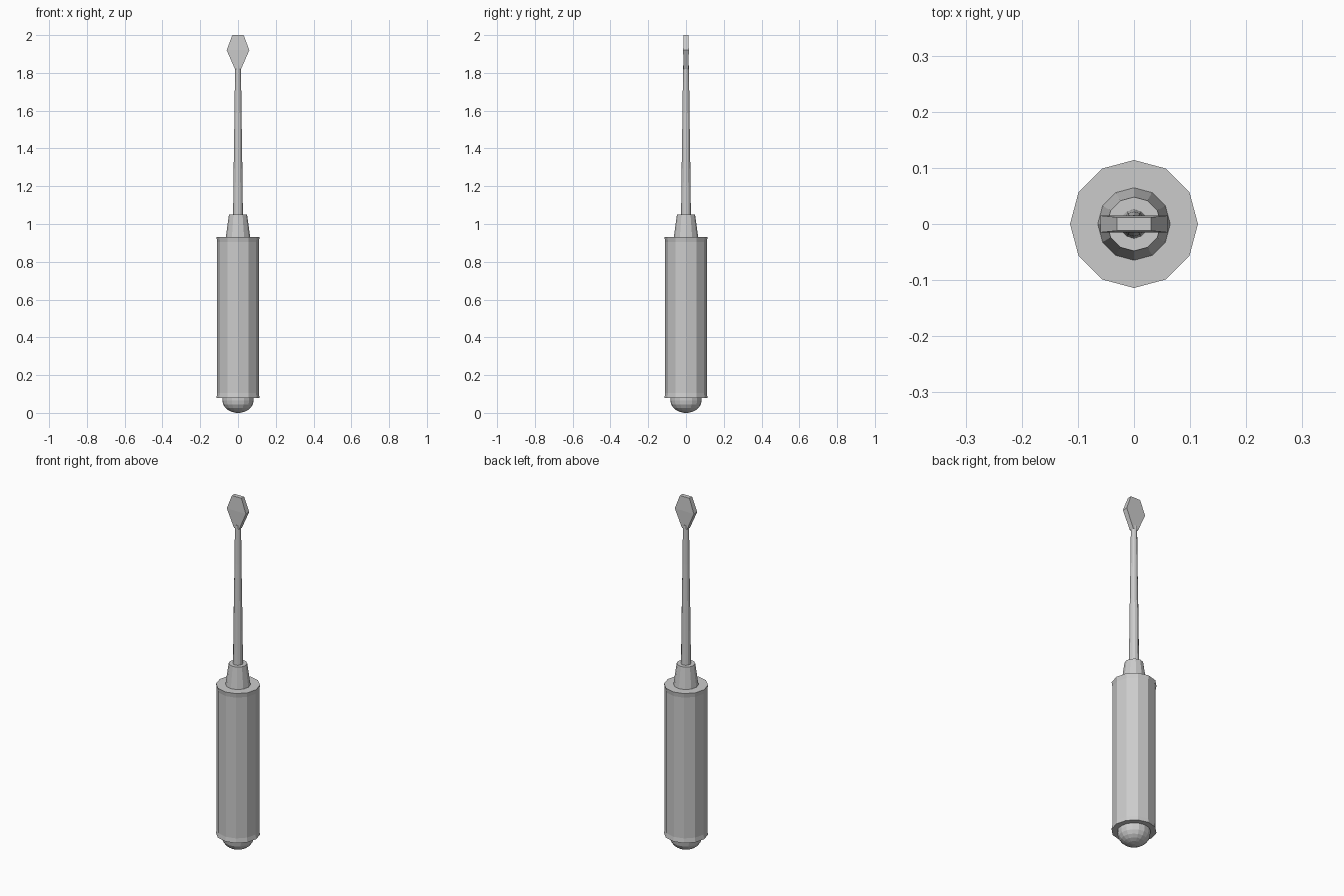
import bpy
import bmesh
import math

if "Cube" in bpy.data.objects:
    bpy.data.objects.remove(bpy.data.objects["Cube"])


def finish(name, bm):
    bmesh.ops.recalc_face_normals(bm, faces=bm.faces[:])
    mesh = bpy.data.meshes.new(name)
    bm.to_mesh(mesh)
    bm.free()
    obj = bpy.data.objects.new(name, mesh)
    bpy.context.collection.objects.link(obj)
    return obj


def loft(name, rings):
    """Closed, flat-faced solid from rings of points running bottom to top."""
    bm = bmesh.new()
    loops = [[bm.verts.new(p) for p in ring] for ring in rings]
    n = len(loops[0])
    for a, b in zip(loops, loops[1:]):
        for i in range(n):
            j = (i + 1) % n
            bm.faces.new((a[i], a[j], b[j], b[i]))
    bm.faces.new(loops[0][::-1])
    bm.faces.new(loops[-1])
    return finish(name, bm)


def turned(name, profile, sides=12):
    """Lathe a list of (radius, height) pairs."""
    step = 2 * math.pi / sides
    return loft(name, [[(r * math.cos(i * step), r * math.sin(i * step), z)
                        for i in range(sides)] for r, z in profile])


# Faceted grip, slightly waisted between its two end rims
turned("handle_grip", [(0.114, 0.08), (0.110, 0.105), (0.110, 0.905), (0.114, 0.93)])

# Rounded butt, embedded in the lower end of the grip
dome = [(0.083 * math.sin(math.radians(a)), 0.065 - 0.065 * math.cos(math.radians(a)))
        for a in (6, 22, 38, 54, 72, 90)]
dome[0] = (dome[0][0], 0.0)
turned("handle_butt", dome + [(0.083, 0.10)], 16)

# Tapered collar and shaft
turned("collar", [(0.066, 0.92), (0.048, 1.05)])
turned("shaft", [(0.026, 1.04), (0.022, 1.37), (0.018, 1.62), (0.016, 1.84)])

# Flared flat blade: half width, half thickness, height
blade = [(0.016, 0.013, 1.82), (0.060, 0.015, 1.92), (0.030, 0.012, 2.0)]
loft("blade_tip", [[(-w, -t, z), (w, -t, z), (w, t, z), (-w, t, z)]
                   for w, t, z in blade])
